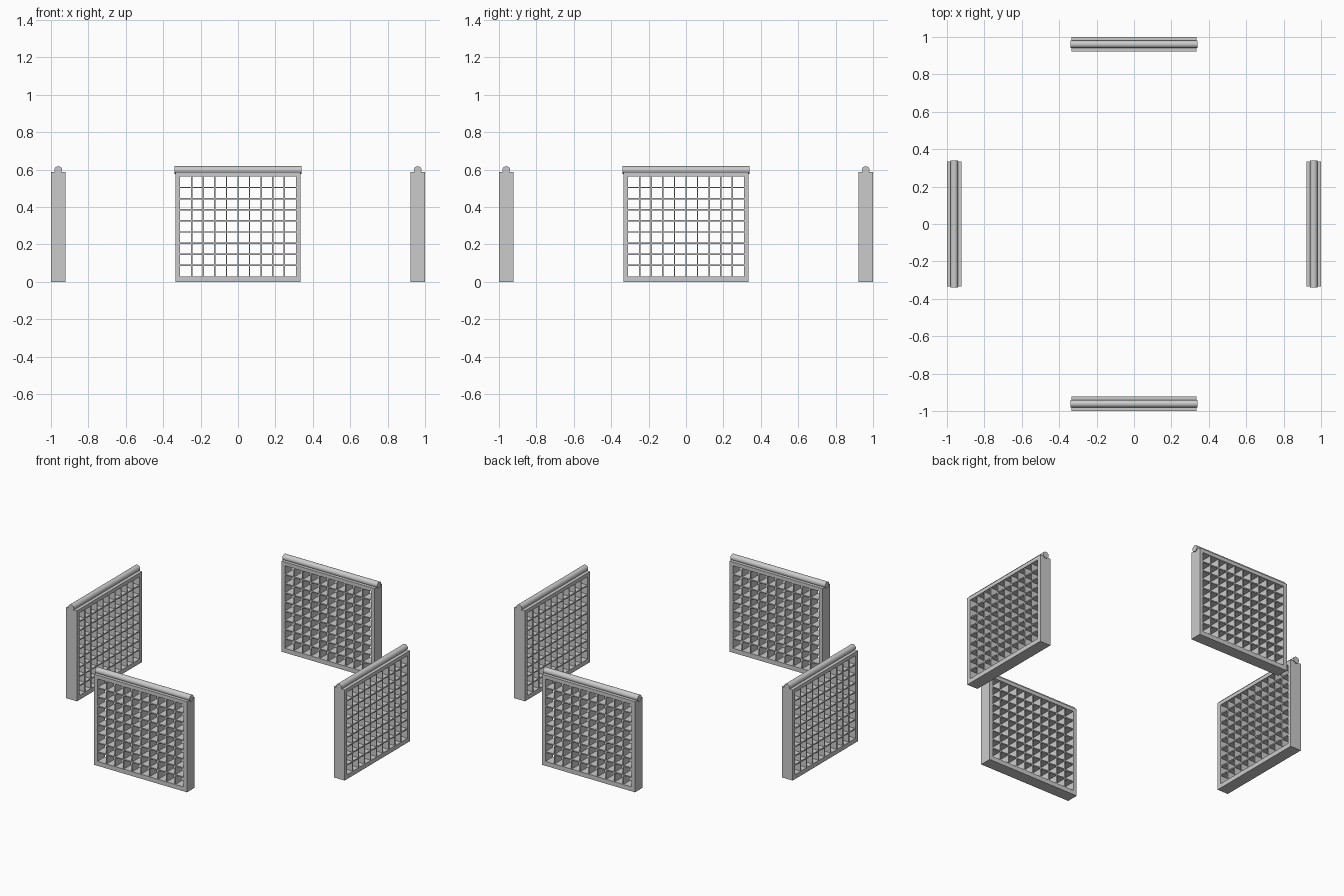
import bpy, bmesh, math
from mathutils import Matrix, Vector

if "Cube" in bpy.data.objects:
    bpy.data.objects.remove(bpy.data.objects["Cube"])

W, H, D = 0.334, 0.588, 0.078          # panel half width, height, depth
IX, Z0, Z1 = 0.309, 0.029, 0.564       # opening half width, bottom, top
COLS, ROWS, T = 10, 9, 0.007           # lattice cells and slat thickness
RADIUS = 1 - D / 2                     # panel centre distance from origin


def to_mesh(bm, name):
    bmesh.ops.recalc_face_normals(bm, faces=bm.faces)
    me = bpy.data.meshes.new(name)
    bm.to_mesh(me)
    bm.free()
    return me


def add_box(bm, c, s):
    bmesh.ops.create_cube(bm, size=1, matrix=Matrix.Translation(Vector(c)) @ Matrix.Diagonal((*s, 1)))


def make_frame():
    bm = bmesh.new()
    outer = [(-W, 0), (W, 0), (W, H), (-W, H)]
    inner = [(-IX, Z0), (IX, Z0), (IX, Z1), (-IX, Z1)]
    # four corner loops of a hollow rectangular section
    loops = [[bm.verts.new((x, y, z)) for x, z in pts]
             for pts, y in ((outer, -D / 2), (inner, -D / 2), (inner, D / 2), (outer, D / 2))]
    for k in range(4):
        a, b = loops[k], loops[(k + 1) % 4]
        for i in range(4):
            j = (i + 1) % 4
            bm.faces.new((a[i], a[j], b[j], b[i]))
    return to_mesh(bm, "panel_frame")


def make_lattice():
    bm = bmesh.new()
    depth = D - 0.006
    for i in range(1, COLS):
        add_box(bm, (-IX + 2 * IX * i / COLS, 0, (Z0 + Z1) / 2), (T, depth, Z1 - Z0))
    for i in range(1, ROWS):
        add_box(bm, (0, 0, Z0 + (Z1 - Z0) * i / ROWS), (2 * IX, depth, T))
    return to_mesh(bm, "panel_lattice")


def make_rail():
    bm = bmesh.new()
    m = Matrix.Translation((0, 0, 0.598)) @ Matrix.Rotation(math.pi / 2, 4, 'Y')
    bmesh.ops.create_cone(bm, cap_ends=True, segments=32, radius1=0.0205, radius2=0.0205,
                          depth=0.68, matrix=m)
    for f in bm.faces:
        f.smooth = len(f.verts) == 4
    for e in bm.edges:
        e.smooth = all(len(f.verts) == 4 for f in e.link_faces)
    return to_mesh(bm, "top_rail")


# Four identical panels, one on each side
parts = [make_frame(), make_lattice(), make_rail()]
for k, side in enumerate(("front", "right", "back", "left")):
    place = Matrix.Rotation(k * math.pi / 2, 4, 'Z') @ Matrix.Translation((0, -RADIUS, 0))
    for me in parts:
        ob = bpy.data.objects.new(f"{side}_{me.name}", me)
        ob.matrix_world = place
        bpy.context.collection.objects.link(ob)
